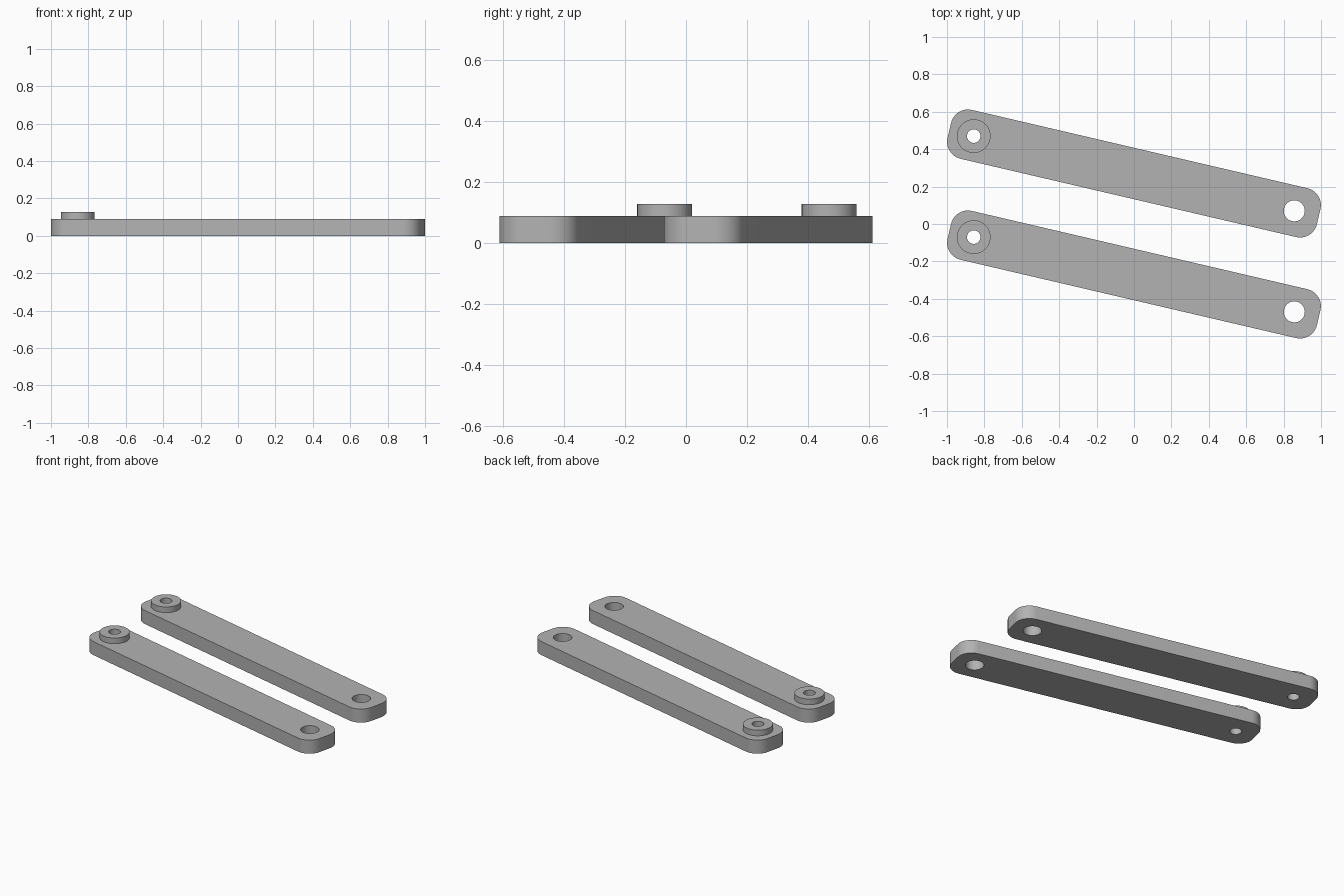
import bpy, bmesh, math
from mathutils import Matrix, Vector

if "Cube" in bpy.data.objects:
    bpy.data.objects.remove(bpy.data.objects["Cube"])

TILT = math.radians(-13.13)
HALF_LEN, HALF_WID, CORNER = 1.014, 0.134, 0.093
PIN = 0.88                      # distance of each hole from the bar centre
BAR_H, BOSS_H = 0.09, 0.128
SMALL_R, LARGE_R, BOSS_R = 0.036, 0.056, 0.09

grey = bpy.data.materials.new("grey")
grey.diffuse_color = (0.45, 0.45, 0.45, 1)
grey.use_nodes = True
grey.node_tree.nodes["Principled BSDF"].inputs["Base Color"].default_value = grey.diffuse_color


def circle(cx, r, n=48):
    return [(cx + r * math.cos(2 * math.pi * i / n), r * math.sin(2 * math.pi * i / n))
            for i in range(n)]


def rounded_rect(hx, hy, r, n=12):
    pts = []
    for q, (sx, sy) in enumerate([(1, 1), (-1, 1), (-1, -1), (1, -1)]):
        for i in range(n + 1):
            a = math.pi / 2 * (q + i / n)
            pts.append((sx * (hx - r) + r * math.cos(a), sy * (hy - r) + r * math.sin(a)))
    return pts


def plate(name, loops, z0, z1, centre_y):
    """Fill an outline with holes, extrude it upward and put it in place."""
    bm = bmesh.new()
    edges = []
    for loop in loops:
        vs = [bm.verts.new((x, y, z0)) for x, y in loop]
        edges += [bm.edges.new((vs[i - 1], vs[i])) for i in range(len(vs))]
    bmesh.ops.triangle_fill(bm, use_beauty=True, use_dissolve=False, edges=edges,
                            normal=Vector((0, 0, 1)))
    top = bmesh.ops.extrude_face_region(bm, geom=bm.faces[:], use_keep_orig=True)
    verts = [g for g in top["geom"] if isinstance(g, bmesh.types.BMVert)]
    bmesh.ops.translate(bm, verts=verts, vec=(0, 0, z1 - z0))
    bmesh.ops.recalc_face_normals(bm, faces=bm.faces[:])
    bm.transform(Matrix.Translation((0, centre_y, 0)) @ Matrix.Rotation(TILT, 4, 'Z'))
    me = bpy.data.meshes.new(name)
    bm.to_mesh(me)
    bm.free()
    me.materials.append(grey)
    ob = bpy.data.objects.new(name, me)
    bpy.context.collection.objects.link(ob)
    bpy.ops.object.select_all(action='DESELECT')
    ob.select_set(True)
    bpy.context.view_layer.objects.active = ob
    bpy.ops.object.shade_smooth_by_angle(angle=math.radians(30))


for side, y in (("front", -0.27), ("back", 0.27)):
    # flat link bar with a small hole at the left and a large one at the right
    plate(side + "_link_bar",
          [rounded_rect(HALF_LEN, HALF_WID, CORNER), circle(-PIN, SMALL_R), circle(PIN, LARGE_R)],
          0, BAR_H, y)
    # raised ring around the small hole
    plate(side + "_boss_ring", [circle(-PIN, BOSS_R), circle(-PIN, SMALL_R)], BAR_H, BOSS_H, y)
